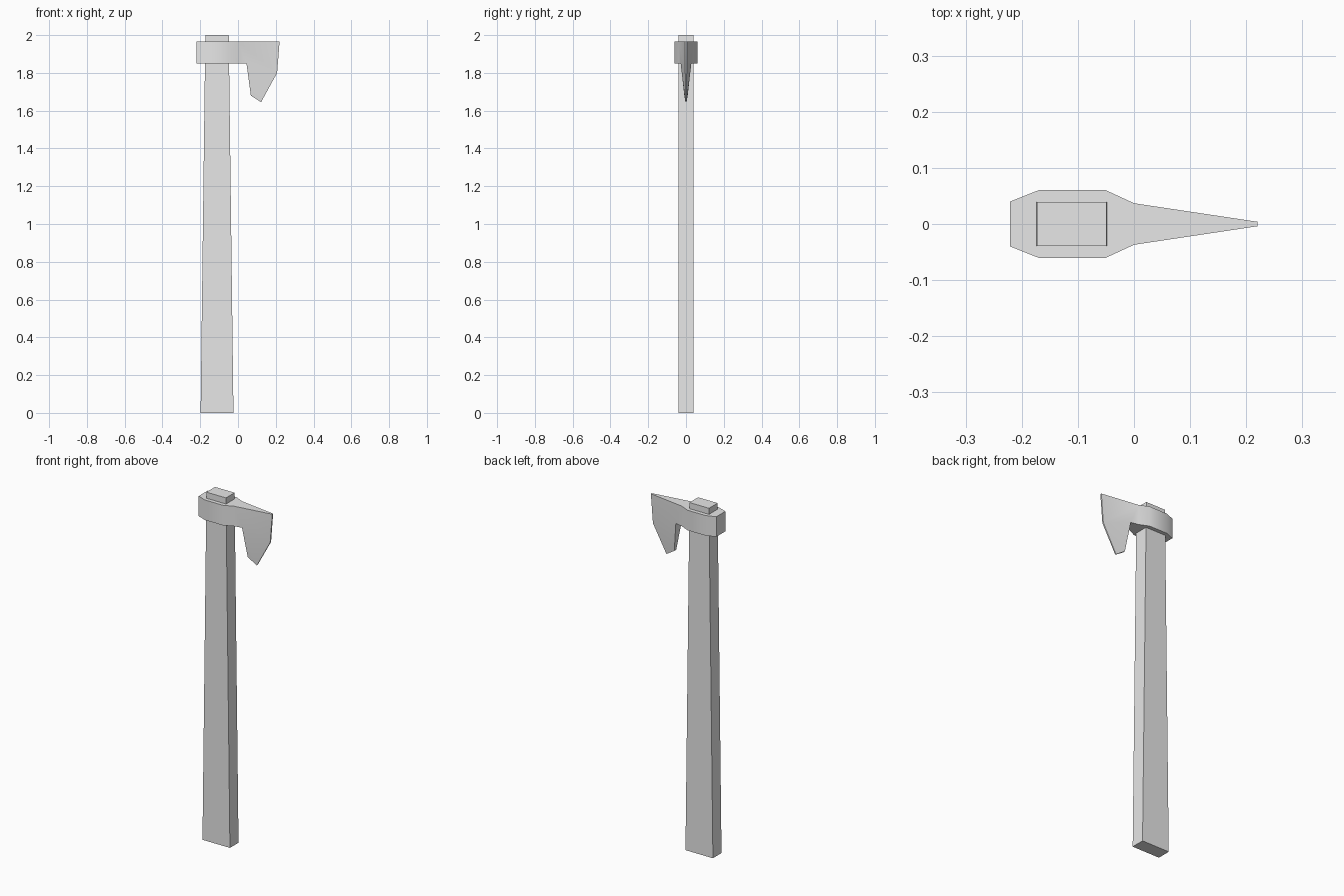
import bpy, bmesh
from math import radians

cube = bpy.data.objects.get("Cube")
if cube:
    bpy.data.objects.remove(cube)

grey = bpy.data.materials.new("plain grey")
grey.use_nodes = True
grey.diffuse_color = (0.8, 0.8, 0.8, 1)
grey.node_tree.nodes["Principled BSDF"].inputs["Base Color"].default_value = (0.8, 0.8, 0.8, 1)


def finish(name, bm):
    bmesh.ops.recalc_face_normals(bm, faces=bm.faces)
    mesh = bpy.data.meshes.new(name)
    bm.to_mesh(mesh)
    bm.free()
    mesh.materials.append(grey)
    obj = bpy.data.objects.new(name, mesh)
    bpy.context.collection.objects.link(obj)
    return obj


# Handle: a flat-sided shaft, wider at the foot
bm = bmesh.new()
bmesh.ops.create_cube(bm, size=1)
for v in bm.verts:
    half_width = 0.062 if v.co.z > 0 else 0.087
    v.co.x = -0.111 + (half_width if v.co.x > 0 else -half_width)
    v.co.y *= 0.078
    v.co.z = 2.0 if v.co.z > 0 else 0.0
finish("handle", bm)

# Axe head: side panels given as x, z and half thickness, mirrored in y
top = [(-0.221, 1.965, 0.04), (-0.168, 1.965, 0.061), (-0.052, 1.965, 0.061),
       (0.0, 1.965, 0.037), (0.22, 1.965, 0.004)]
bottom = [(x, 1.85, t) for x, z, t in top[:4]]
inner = (0.045, 1.85, 0.028)
heel, toe, corner = (0.068, 1.68, 0.009), (0.122, 1.645, 0.003), (0.207, 1.80, 0.004)
panels = [[top[i], top[i + 1], bottom[i + 1], bottom[i]] for i in range(3)]
panels += [[top[3], inner, bottom[3]], [top[3], top[4], corner, inner],
           [inner, corner, toe, heel]]
outline = top + [corner, toe, heel, inner] + bottom[::-1]

bm = bmesh.new()
sides = {}
for s in (-1, 1):
    for p in outline:
        sides[p, s] = bm.verts.new((p[0], s * p[2], p[1]))
    for panel in panels:
        bm.faces.new([sides[p, s] for p in panel])
# Close the rim between the two sides
for a, b in zip(outline, outline[1:] + outline[:1]):
    bm.faces.new([sides[a, -1], sides[b, -1], sides[b, 1], sides[a, 1]])
head = finish("axe_head", bm)

bpy.ops.object.select_all(action='DESELECT')
head.select_set(True)
bpy.context.view_layer.objects.active = head
bpy.ops.object.shade_smooth_by_angle(angle=radians(30))
